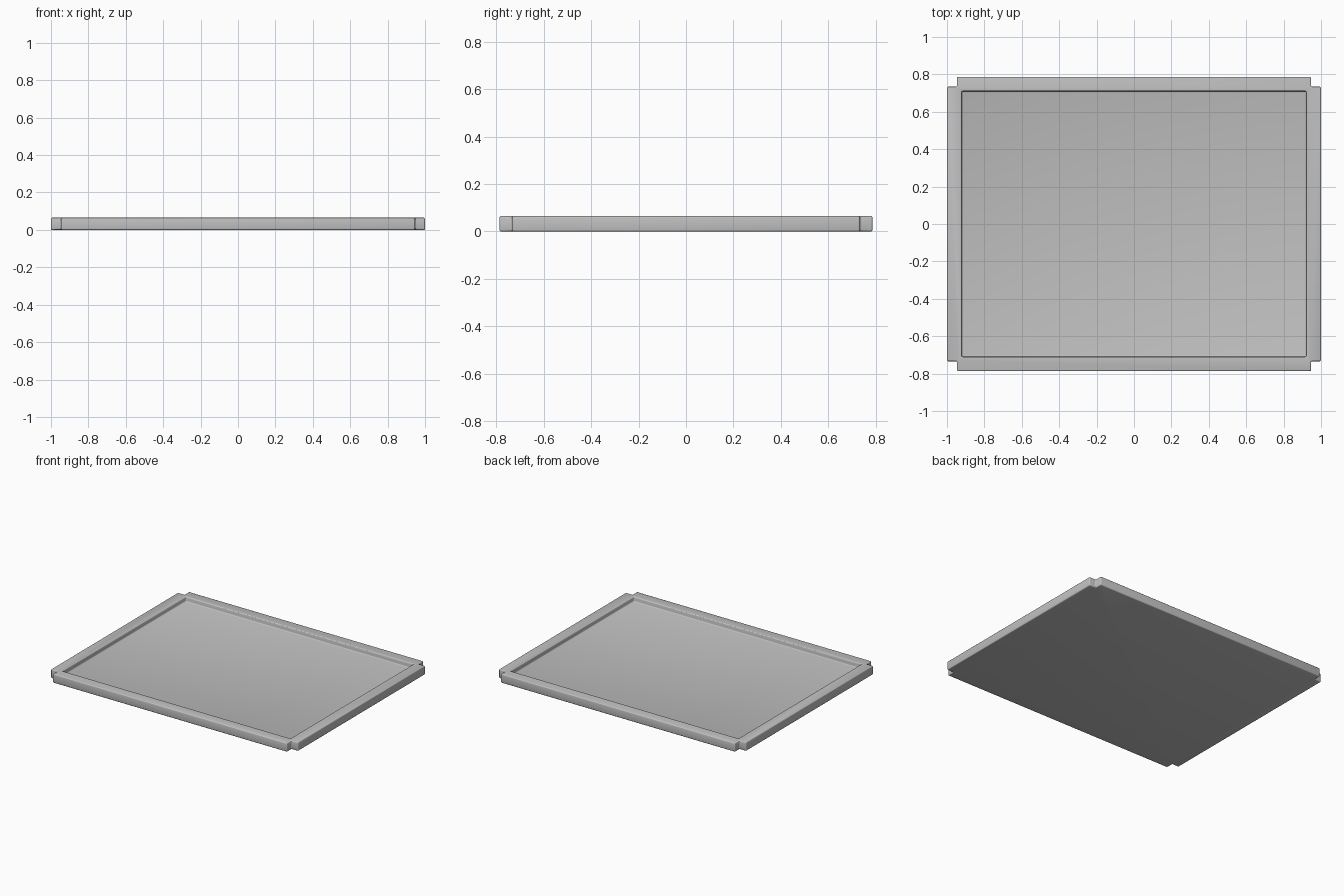
import bpy
import bmesh

# Remove the default cube
cube = bpy.data.objects.get("Cube")
if cube:
    bpy.data.objects.remove(cube, do_unlink=True)

HALF_X, HALF_Y, HEIGHT = 1.0, 0.787, 0.065
NOTCH = 0.053
POCKET_X, POCKET_Y, FLOOR_Z = 0.92, 0.71, 0.03

grey = bpy.data.materials.new("plain grey")
grey.use_nodes = True
colour = (0.53, 0.53, 0.53, 1)
grey.diffuse_color = colour
grey.node_tree.nodes["Principled BSDF"].inputs["Base Color"].default_value = colour


def prism(name, outline, z0, z1):
    """Extrude a flat outline from z0 to z1 as a closed solid."""
    bm = bmesh.new()
    base = bm.faces.new([bm.verts.new((x, y, z0)) for x, y in outline])
    top = bmesh.ops.extrude_face_region(bm, geom=[base], use_keep_orig=True)
    verts = [v for v in top["geom"] if isinstance(v, bmesh.types.BMVert)]
    bmesh.ops.translate(bm, verts=verts, vec=(0, 0, z1 - z0))
    bmesh.ops.recalc_face_normals(bm, faces=bm.faces)
    mesh = bpy.data.meshes.new(name)
    bm.to_mesh(mesh)
    bm.free()
    mesh.materials.append(grey)
    obj = bpy.data.objects.new(name, mesh)
    bpy.context.collection.objects.link(obj)
    return obj


# Tray slab with a square notch at each corner
outline = []
for sx, sy in ((1, 1), (-1, 1), (-1, -1), (1, -1)):
    ix, iy = HALF_X - NOTCH, HALF_Y - NOTCH
    corner = [(sx * HALF_X, sy * iy), (sx * ix, sy * iy), (sx * ix, sy * HALF_Y)]
    outline += corner if sx * sy > 0 else corner[::-1]
tray = prism("tray", outline, 0, HEIGHT)

# Shallow pocket inside the rim
pocket = [(sx * POCKET_X, sy * POCKET_Y)
          for sx, sy in ((1, 1), (-1, 1), (-1, -1), (1, -1))]
cutter = prism("pocket_cutter", pocket, FLOOR_Z, HEIGHT + 0.1)
cutter.hide_render = True

cut = tray.modifiers.new("pocket", 'BOOLEAN')
cut.operation = 'DIFFERENCE'
cut.solver = 'EXACT'
cut.object = cutter

# Softened edges and inner fillets
soft = tray.modifiers.new("soft_edges", 'BEVEL')
soft.width = 0.007
soft.segments = 3
soft.limit_method = 'ANGLE'

for obj in bpy.context.selected_objects:
    obj.select_set(False)
bpy.context.view_layer.objects.active = tray
tray.select_set(True)
for name in ("pocket", "soft_edges"):
    bpy.ops.object.modifier_apply(modifier=name)
bpy.data.objects.remove(cutter, do_unlink=True)
bpy.ops.object.shade_smooth_by_angle()
